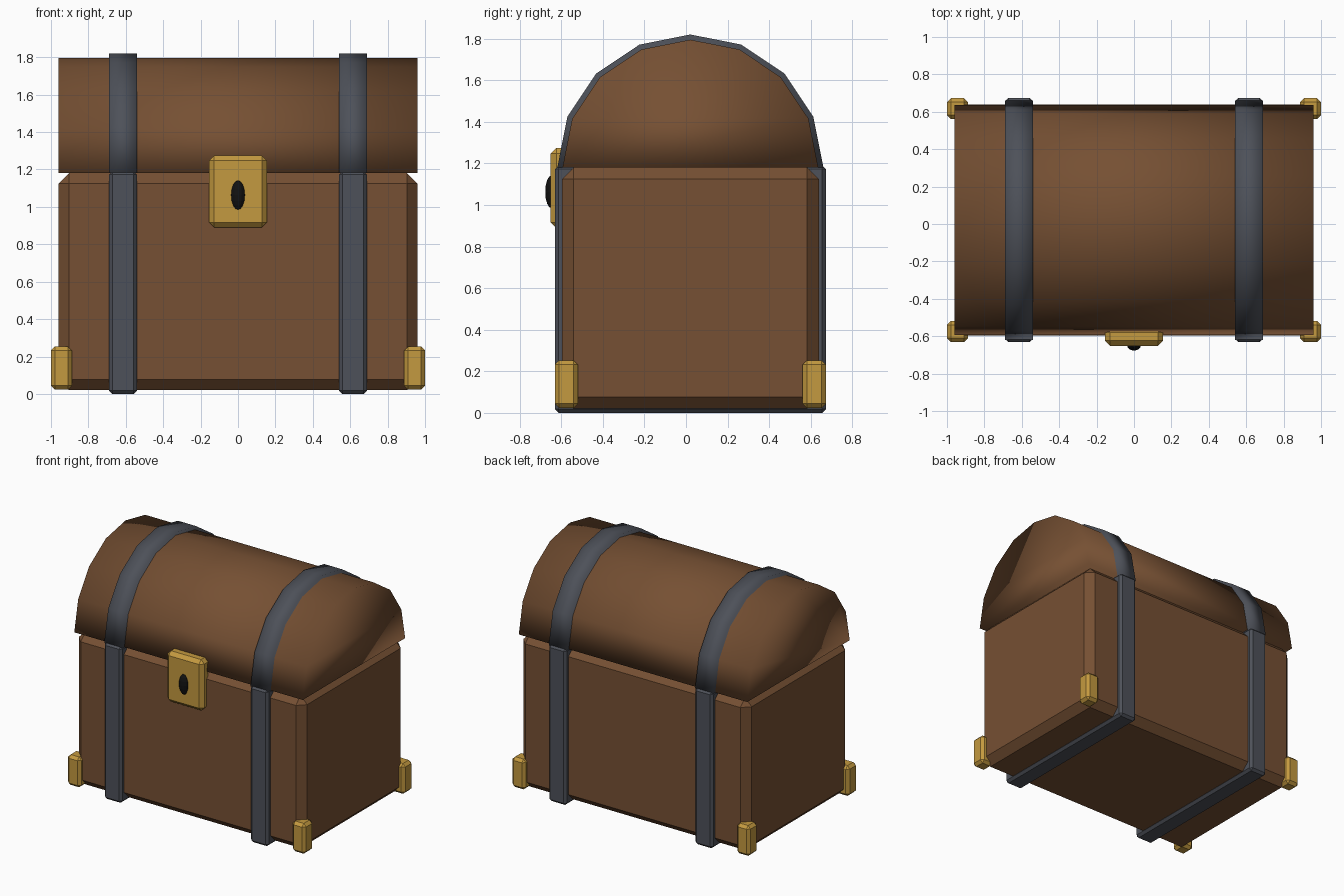
import bpy, bmesh
from math import pi, sin, cos

if "Cube" in bpy.data.objects:
    bpy.data.objects.remove(bpy.data.objects["Cube"])

CY = 0.021      # chest centre in y (the lock sticks out in front)
SEAM = 1.18     # height where lid meets body


def material(name, rgb):
    m = bpy.data.materials.new(name)
    m.diffuse_color = (*rgb, 1)
    m.use_nodes = True
    m.node_tree.nodes["Principled BSDF"].inputs["Base Color"].default_value = m.diffuse_color
    return m


WOOD = material("wood", (0.18, 0.08, 0.033))
IRON = material("iron", (0.075, 0.082, 0.1))
BRASS = material("brass", (0.55, 0.32, 0.05))
BLACK = material("black", (0.006, 0.006, 0.006))


def finish(bm, name, mat, smooth=False):
    bmesh.ops.recalc_face_normals(bm, faces=bm.faces)
    for f in bm.faces:
        f.smooth = smooth
    me = bpy.data.meshes.new(name)
    bm.to_mesh(me)
    bm.free()
    me.materials.append(mat)
    ob = bpy.data.objects.new(name, me)
    bpy.context.collection.objects.link(ob)
    return ob


def chamfer_box(name, centre, size, chamfer, mat):
    bm = bmesh.new()
    bmesh.ops.create_cube(bm, size=1)
    bmesh.ops.scale(bm, vec=size, verts=bm.verts)
    bmesh.ops.translate(bm, vec=centre, verts=bm.verts)
    ob = finish(bm, name, mat)
    bev = ob.modifiers.new("chamfer", 'BEVEL')
    bev.width = chamfer
    bev.segments = 1
    return ob


def half_barrel(name, x0, x1, radius, mat):
    # half of a 16-sided cylinder lying along x
    bm = bmesh.new()
    arc = [bm.verts.new((x0, CY + radius * cos(i * pi / 8), SEAM + radius * sin(i * pi / 8)))
           for i in range(9)]
    face = bm.faces.new(arc)
    ext = bmesh.ops.extrude_face_region(bm, geom=[face], use_keep_orig=True)
    moved = [v for v in ext["geom"] if isinstance(v, bmesh.types.BMVert)]
    bmesh.ops.translate(bm, vec=(x1 - x0, 0, 0), verts=moved)
    return finish(bm, name, mat, smooth=True)


# Wooden body and domed lid
chamfer_box("body", (0, CY, 0.6), (1.92, 1.235, 1.16), 0.056, WOOD)
half_barrel("lid", -0.96, 0.96, 0.615, WOOD)

for sx, side in ((-1, "left"), (1, "right")):
    # Iron bands around the body and over the lid
    x = sx * 0.615
    chamfer_box(f"body_band_{side}", (x, CY, 0.595), (0.15, 1.304, 1.19), 0.018, IRON)
    half_barrel(f"lid_band_{side}", x - 0.076, x + 0.076, 0.64, IRON)
    # Brass feet on the bottom corners
    for sy, end in ((-1, "front"), (1, "back")):
        chamfer_box(f"corner_{end}_{side}", (sx * 0.944, CY + sy * 0.596, 0.138),
                    (0.112, 0.112, 0.23), 0.021, BRASS)

# Lock plate with keyhole
chamfer_box("lock_plate", (0, -0.602, 1.082), (0.308, 0.098, 0.386), 0.027, BRASS)
bm = bmesh.new()
bmesh.ops.create_uvsphere(bm, u_segments=12, v_segments=8, radius=1)
bmesh.ops.scale(bm, vec=(0.038, 0.03, 0.079), verts=bm.verts)
bmesh.ops.translate(bm, vec=(0, -0.647, 1.063), verts=bm.verts)
finish(bm, "keyhole", BLACK)
